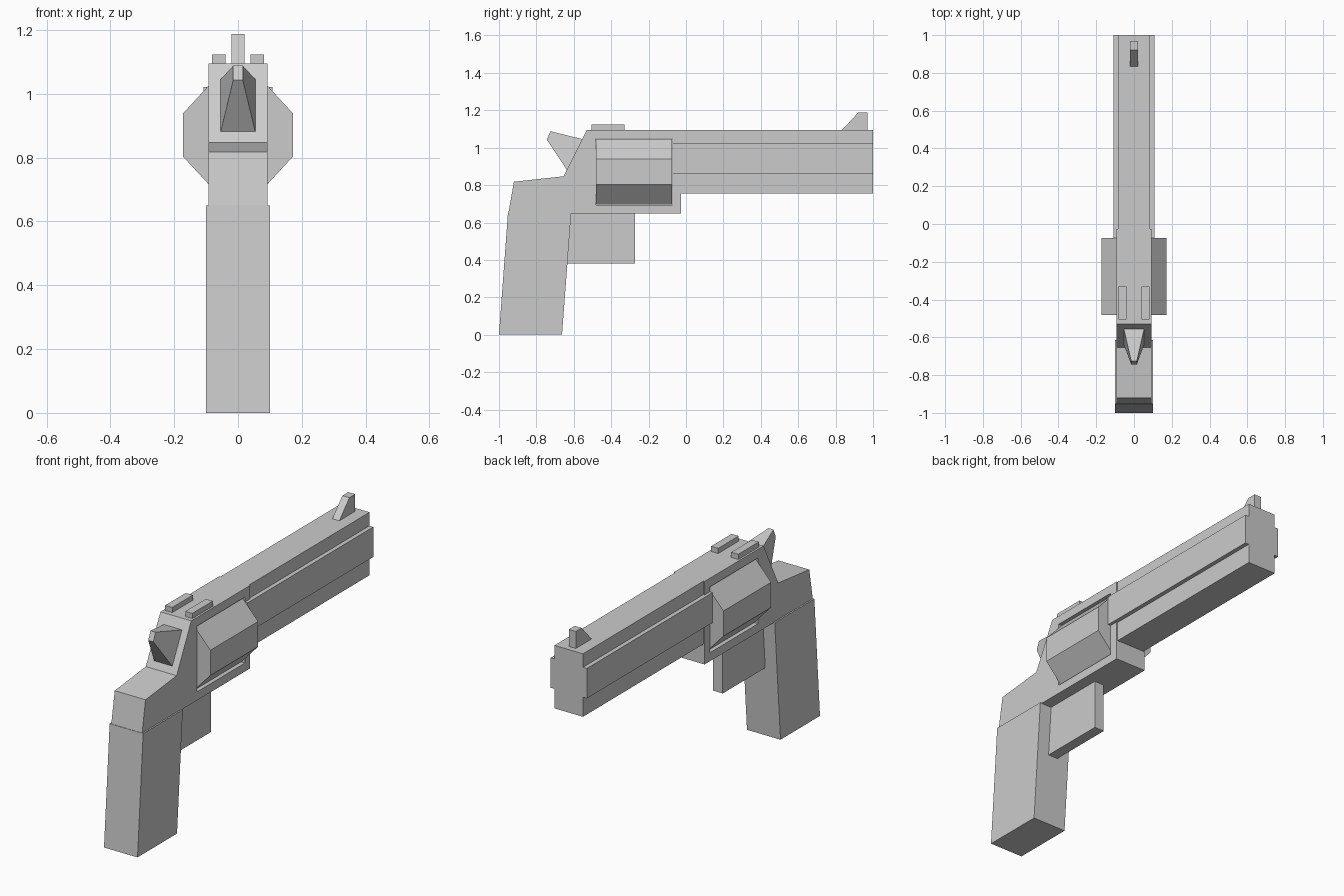
import bpy
import bmesh
from mathutils import Vector

cube = bpy.data.objects.get("Cube")
if cube:
    bpy.data.objects.remove(cube, do_unlink=True)

grey = bpy.data.materials.new("plain grey")
grey.use_nodes = True
COLOUR = (0.6, 0.6, 0.6, 1)
grey.diffuse_color = COLOUR
grey.node_tree.nodes["Principled BSDF"].inputs["Base Color"].default_value = COLOUR


def make_object(name, bm):
    bmesh.ops.recalc_face_normals(bm, faces=bm.faces)
    mesh = bpy.data.meshes.new(name)
    bm.to_mesh(mesh)
    bm.free()
    mesh.materials.append(grey)
    obj = bpy.data.objects.new(name, mesh)
    bpy.context.collection.objects.link(obj)
    return obj


def loft(name, ring_a, ring_b):
    """Solid between two rings with the same number of points."""
    bm = bmesh.new()
    a = [bm.verts.new(p) for p in ring_a]
    b = [bm.verts.new(p) for p in ring_b]
    bm.faces.new(a)
    bm.faces.new(b)
    for i in range(len(a)):
        j = (i + 1) % len(a)
        bm.faces.new((a[i], a[j], b[j], b[i]))
    return make_object(name, bm)


def side_prism(name, profile, half, centre=0):
    """Extrude a (y, z) profile across the width."""
    return loft(name, [Vector((centre - half, y, z)) for y, z in profile],
                [Vector((centre + half, y, z)) for y, z in profile])


def block(name, half, y0, y1, z0, z1, centre=0):
    return side_prism(name, [(y0, z0), (y1, z0), (y1, z1), (y0, z1)], half, centre)


# Frame with an open window for the cylinder
frame = side_prism("frame", [(-0.53, 1.095), (-0.655, 0.847), (-0.92, 0.818),
                             (-0.95, 0.647), (-0.027, 0.647), (-0.027, 1.095)], 0.092)
cutter = block("window_cutter", 0.3, -0.482, -0.073, 0.693, 1.048)
cutter.hide_render = True
cut = frame.modifiers.new("window", "BOOLEAN")
cut.operation = "DIFFERENCE"
cut.solver = "EXACT"
cut.object = cutter
bpy.context.view_layer.update()
graph = bpy.context.evaluated_depsgraph_get()
cut_mesh = bpy.data.meshes.new_from_object(frame.evaluated_get(graph))
frame.modifiers.clear()
frame.data = cut_mesh
bpy.data.objects.remove(cutter, do_unlink=True)

# Eight-sided cylinder
section = [(0.172, 0.068), (0.073, 0.175), (-0.073, 0.175), (-0.172, 0.068),
           (-0.172, -0.068), (-0.073, -0.175), (0.073, -0.175), (0.172, -0.068)]
loft("cylinder", [Vector((x, -0.481, 0.871 + z)) for x, z in section],
     [Vector((x, -0.074, 0.871 + z)) for x, z in section])

# Barrel: one cross-section with a wider middle band
half_section = [(0.085, 0.755), (0.085, 0.86), (0.108, 0.86),
                (0.108, 1.022), (0.085, 1.022), (0.085, 1.095)]
barrel = half_section + [(-x, z) for x, z in reversed(half_section)]
loft("barrel", [Vector((x, -0.027, z)) for x, z in barrel],
     [Vector((x, 1.0, z)) for x, z in barrel])
block("barrel_band_root", 0.108, -0.073, -0.027, 0.86, 1.022)

# Grip and trigger block
side_prism("grip", [(-1.0, 0), (-0.663, 0), (-0.614, 0.65), (-0.952, 0.65)], 0.1)
side_prism("trigger_block", [(-0.645, 0.38), (-0.272, 0.38),
                             (-0.272, 0.65), (-0.625, 0.65)], 0.029)

# Hammer tapering backwards from the sloped rear of the frame
base = [(-0.635, 0.878), (-0.551, 1.045)]
tip = [(-0.744, 1.043), (-0.725, 1.088)]


def rectangle(edge, half):
    (y0, z0), (y1, z1) = edge
    return [Vector(p) for p in ((-half, y0, z0), (half, y0, z0),
                                (half, y1, z1), (-half, y1, z1))]


loft("hammer", rectangle(base, 0.055), rectangle(tip, 0.015))

# Sights
for side, label in ((1, "left"), (-1, "right")):
    block("rear_sight_" + label, 0.021, -0.505, -0.33, 1.09, 1.123, side * 0.06)
side_prism("front_sight", [(0.83, 1.09), (0.92, 1.187), (0.97, 1.187), (0.97, 1.09)], 0.021)
